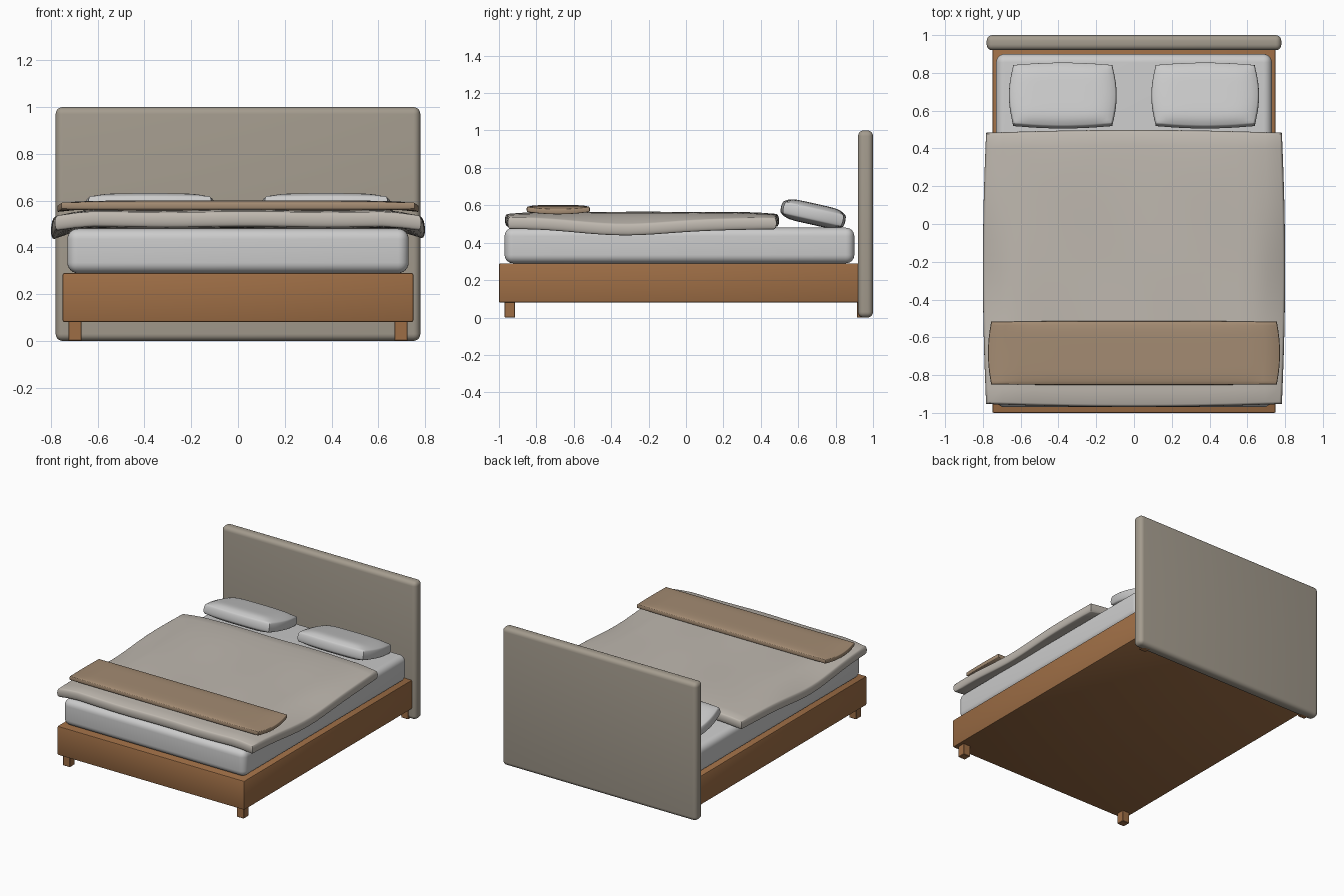
import bpy, bmesh, math
from mathutils import Matrix

if "Cube" in bpy.data.objects:
    bpy.data.objects.remove(bpy.data.objects["Cube"])


def material(name, color):
    m = bpy.data.materials.new(name)
    m.diffuse_color = (*color, 1)
    m.use_nodes = True
    m.node_tree.nodes["Principled BSDF"].inputs["Base Color"].default_value = m.diffuse_color
    return m


wood = material("wood", (0.34, 0.155, 0.06))
fabric = material("headboard_fabric", (0.37, 0.33, 0.27))
linen = material("duvet_linen", (0.52, 0.48, 0.43))
tan = material("throw_tan", (0.37, 0.26, 0.17))
white = material("white_cotton", (0.72, 0.72, 0.70))


def finish(bm, name, mat):
    bmesh.ops.recalc_face_normals(bm, faces=bm.faces)
    me = bpy.data.meshes.new(name)
    bm.to_mesh(me)
    bm.free()
    me.materials.append(mat)
    ob = bpy.data.objects.new(name, me)
    bpy.context.collection.objects.link(ob)
    bpy.ops.object.select_all(action='DESELECT')
    ob.select_set(True)
    bpy.context.view_layer.objects.active = ob
    return ob


def box(name, lo, hi, mat, radius, segments):
    """Rounded box between two corners."""
    bm = bmesh.new()
    bmesh.ops.create_cube(bm, size=1)
    for v in bm.verts:
        v.co = [l + (h - l) * (c + 0.5) for l, h, c in zip(lo, hi, v.co)]
    bmesh.ops.bevel(bm, geom=bm.edges[:], offset=radius, segments=segments,
                    profile=0.5, affect='EDGES')
    ob = finish(bm, name, mat)
    bpy.ops.object.shade_smooth_by_angle(angle=math.radians(35))
    return ob


def cushion(name, centre, hx, hy, mid, rim, bulge, lip, mat, tilt=0, drop=None):
    """Soft slab: half sizes hx, hy; half thickness mid (centre) to rim (edge)."""
    bm = bmesh.new()
    bmesh.ops.create_cube(bm, size=2)
    bmesh.ops.subdivide_edges(bm, edges=bm.edges[:], cuts=19, use_grid_fill=True)
    for vert in bm.verts:
        u, v, w = vert.co
        round_side = lip * math.sqrt(max(0, 1 - w * w))
        x = u * (hx + bulge[0] * (1 - v * v) + round_side * abs(u) ** 10)
        y = v * (hy + bulge[1] * (1 - u * u) + round_side * abs(v) ** 10)
        z = w * (rim + (mid - rim) * (1 - u ** 6) * (1 - v ** 6))
        vert.co = (x, y, z + (drop(u, v) if drop else 0))
    bm.transform(Matrix.Translation(centre) @ Matrix.Rotation(tilt, 4, 'X'))
    ob = finish(bm, name, mat)
    bpy.ops.object.shade_smooth_by_angle(angle=math.radians(50))
    return ob


# Wooden base, headboard and mattress
box("bed_frame", (-0.75, -1.0, 0.08), (0.75, 0.99, 0.29), wood, 0.008, 2)
box("headboard", (-0.78, 0.92, 0), (0.78, 1.0, 1.0), fabric, 0.03, 5)
box("mattress", (-0.73, -0.97, 0.29), (0.73, 0.90, 0.48), white, 0.045, 6)

# Four short legs
for sx in (-1, 1):
    for sy in (-1, 1):
        x, y = sx * 0.697, sy * 0.942
        box(f"leg_{'left' if sx < 0 else 'right'}_{'front' if sy < 0 else 'back'}",
            (x - 0.028, y - 0.028, 0), (x + 0.028, y + 0.028, 0.085), wood, 0.003, 1)


# Duvet, sagging along both sides and a little wavy
def duvet_drop(u, v):
    side = max(0, (abs(u) - 0.8) / 0.2) ** 1.4
    sag = 0.015 + 0.035 * math.exp(-((v + 0.1) / 0.5) ** 2)
    return -side * sag + 0.003 * math.sin(7 * u + 2 * v) * math.cos(4 * v)


cushion("duvet", (0, -0.235, 0.52), 0.77, 0.705, 0.043, 0.032,
        (0.017, 0.015), 0.013, linen, drop=duvet_drop)

# Folded throw across the foot end
cushion("throw_blanket", (0, -0.683, 0.578), 0.752, 0.163, 0.023, 0.014,
        (0.017, 0.002), 0.004, tan,
        drop=lambda u, v: -0.012 * max(0, (abs(u) - 0.9) / 0.1) ** 1.5 * (1 - v * v))

# Two pillows leaning down towards the headboard
for side, sx in (("left", -1), ("right", 1)):
    cushion(f"pillow_{side}", (sx * 0.377, 0.68, 0.553), 0.253, 0.153,
            0.057, 0.034, (0.022, 0.013), 0.01, white, tilt=-0.22)
